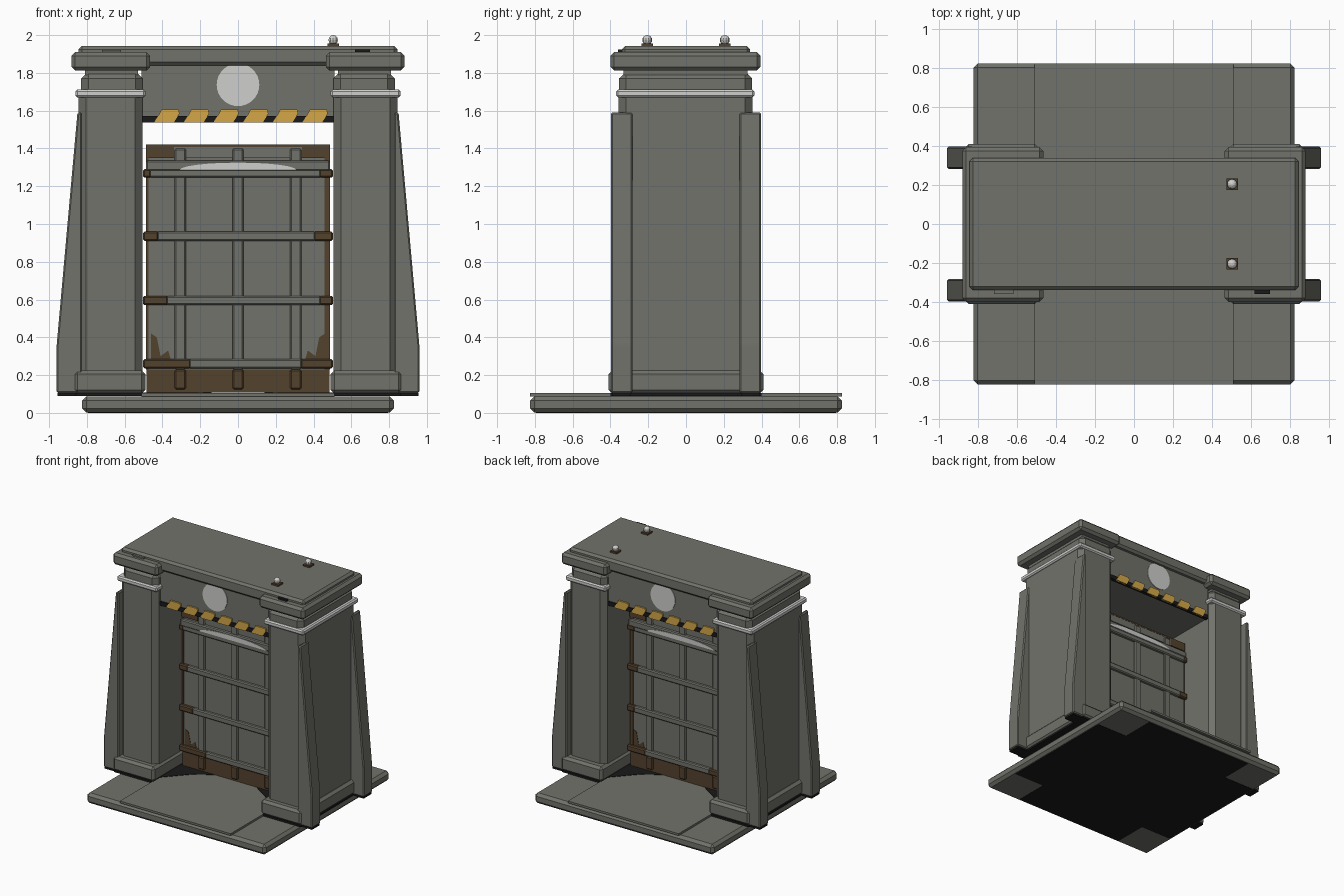
import bpy, bmesh, math

if "Cube" in bpy.data.objects:
    bpy.data.objects.remove(bpy.data.objects["Cube"])


def material(name, r, g, b):
    m = bpy.data.materials.new(name)
    m.diffuse_color = (r, g, b, 1)
    m.use_nodes = True
    m.node_tree.nodes["Principled BSDF"].inputs["Base Color"].default_value = m.diffuse_color
    return m


GREY = material("weathered_grey", 0.165, 0.168, 0.145)
BLACK = material("soot_black", 0.010, 0.010, 0.010)
LIGHT = material("pale_metal", 0.62, 0.62, 0.61)
RUST = material("rust_brown", 0.088, 0.054, 0.026)
YELLOW = material("hazard_yellow", 0.66, 0.39, 0.065)


def finish(bm, name, mat):
    bmesh.ops.recalc_face_normals(bm, faces=bm.faces)
    me = bpy.data.meshes.new(name)
    bm.to_mesh(me)
    bm.free()
    me.materials.append(mat)
    ob = bpy.data.objects.new(name, me)
    bpy.context.collection.objects.link(ob)
    return ob


def box(name, xs, ys, zs, mat, bevel=0.0, upright_only=False):
    """Box from x, y, z ranges, with optional chamfered edges."""
    bm = bmesh.new()
    bmesh.ops.create_cube(bm, size=1)
    for v in bm.verts:
        for i, r in enumerate((xs, ys, zs)):
            v.co[i] = max(r) if v.co[i] > 0 else min(r)
    if bevel:
        edges = [e for e in bm.edges if not upright_only
                 or abs(e.verts[0].co.z - e.verts[1].co.z) > 1e-4]
        bmesh.ops.bevel(bm, geom=edges, offset=bevel, segments=1,
                        affect='EDGES', clamp_overlap=True)
    return finish(bm, name, mat)


def prism(name, pts, y0, y1, mat, bevel=0.0):
    """Outline in x, z extruded along y."""
    bm = bmesh.new()
    f = bm.faces.new([bm.verts.new((x, y0, z)) for x, z in pts])
    r = bmesh.ops.extrude_face_region(bm, geom=[f])
    for v in r['geom']:
        if isinstance(v, bmesh.types.BMVert):
            v.co.y = y1
    if bevel:
        bmesh.ops.bevel(bm, geom=bm.edges[:], offset=bevel, segments=1,
                        affect='EDGES', clamp_overlap=True)
    return finish(bm, name, mat)


# Base slab, dark underside cross, raised walkway
box("base_slab", (-.825, .825), (-.825, .825), (.002, .088), GREY, .022)
box("underside_long", (-.51, .51), (-.795, .795), (0, .003), BLACK)
for s in (-1, 1):
    box("underside_side", (s * .51, s * .795), (-.51, .51), (0, .003), BLACK)
box("walkway", (-.51, .51), (-.825, .825), (.088, .105), GREY)

# Soot stains in the four inner corners of the walkway
for s in (-1, 1):
    ob = prism("floor_soot", [(s * .14, 0), (s * .34, -.13), (s * .505, -.31),
                              (s * .505, .31), (s * .34, .13)], -.108, -.104, BLACK)
    ob.rotation_euler.x = -math.pi / 2

# Pillars, each with plinth, shaft, capital, cap and buttresses
for s in (-1, 1):
    def X(a, b):
        return (s * a, s * b)
    box("pillar_foot", X(.50, .86), (-.40, .40), (.09, .105), BLACK)
    box("pillar_plinth", X(.49, .87), (-.41, .41), (.102, .225), GREY, .02)
    box("pillar_shaft", X(.505, .845), (-.357, .352), (.15, 1.69), GREY, .04, True)
    box("pillar_band", X(.49, .86), (-.37, .362), (1.67, 1.712), LIGHT, .010)
    box("pillar_capital", X(.505, .83), (-.355, .35), (1.66, 1.808), GREY, .038)
    box("pillar_neck", X(.53, .81), (-.33, .325), (1.79, 1.83), GREY)
    box("pillar_cap", X(.465, .882), (-.40, .395), (1.812, 1.91), GREY, .02)
    for t in (-1, 1):
        prism("buttress", [(s * .825, .105), (s * .96, .105), (s * .96, .36),
                           (s * .85, 1.59), (s * .825, 1.59)],
              t * .282, t * .398, GREY, .008)
        box("buttress_foot", X(.825, .955), (t * .29, t * .39), (.09, .106), BLACK)
box("cap_vent_left", (-.72, -.62), (-.36, -.33), (1.905, 1.922), GREY)
box("cap_vent_right", (.62, .70), (-.36, -.33), (1.905, 1.925), BLACK)

# Lintel and roof
box("lintel", (-.51, .51), (-.30, .30), (1.545, 1.90), GREY)
box("roof_slab", (-.845, .845), (-.34, .34), (1.84, 1.943), GREY, .018)

# Lintel sign discs and hazard stripes, front and back
for t in (-1, 1):
    prism("sign_disc", [(.113 * math.cos(i * math.pi / 16),
                         1.737 + .113 * math.sin(i * math.pi / 16)) for i in range(32)],
          t * .299, t * .305, LIGHT)
    box("hazard_bar", (-.505, .505), (t * .28, t * .308), (1.537, 1.572), BLACK)
    for i in range(6):
        x = -t * (-.385 + i * .157)
        k = -t
        prism("hazard_stripe", [(x - k * .06, 1.537), (x + k * .045, 1.537),
                                (x + k * .075, 1.585), (x + k * .07, 1.605),
                                (x - k * .02, 1.605), (x - k * .03, 1.585)],
              t * .299, t * .314, YELLOW)

# Roof lamps
for t in (-1, 1):
    box("lamp_foot", (.475, .535), (t * .205 - .03, t * .205 + .03), (1.94, 1.956), RUST)
    bm = bmesh.new()
    bmesh.ops.create_uvsphere(bm, u_segments=10, v_segments=8, radius=.026)
    bmesh.ops.translate(bm, verts=bm.verts, vec=(.504, t * .205, 1.974))
    finish(bm, "lamp_bulb", LIGHT)

# Door panel with rusted edges and bottom
box("door_panel", (-.475, .475), (-.035, .035), (.23, 1.40), GREY)
box("door_bottom", (-.485, .485), (-.037, .037), (.108, .23), RUST)
for s, w in ((-1, .474), (1, .458)):
    box("door_edge", (s * w, s * .487), (-.04, .04), (.23, 1.41), RUST)
    box("door_top_end", (s * .34, s * .487), (-.045, .045), (1.35, 1.415), RUST)
    prism("rust_patch", [(s * .46, .25), (s * .345, .25), (s * .37, .33),
                         (s * .41, .30), (s * .43, .40), (s * .46, .42)],
          -.038, .038, RUST)
box("door_top_rail", (-.34, .34), (-.043, .043), (1.35, 1.407), GREY)
box("door_top_lip", (-.487, .487), (-.045, .045), (1.407, 1.42), RUST)

# Upright ribs, rusted at the foot
for x in (-.305, 0, .305):
    box("door_rib", (x - .03, x + .03), (-.052, .052), (.23, 1.40), GREY, .008)
    box("door_rib_foot", (x - .03, x + .03), (-.052, .052), (.125, .23), RUST, .008)

# Cross bands with rusted ends: z range, left and right end of the clean part
for z0, z1, a, b in ((.235, .285, -.25, .33), (.57, .62, -.37, .43),
                     (.91, .96, -.42, .40), (1.245, 1.29, -.46, .43)):
    box("door_band", (a - .01, b + .01), (-.062, .062), (z0, z1), GREY, .008)
    box("door_band_end", (-.502, a), (-.063, .063), (z0, z1), RUST, .008)
    box("door_band_end", (b, .502), (-.063, .063), (z0, z1), RUST, .008)
box("door_header", (-.487, .487), (-.066, .066), (1.28, 1.335), GREY, .008)

# Pale worn crescent on the header, both sides
for t in (-1, 1):
    prism("header_wear", [(.31 * math.cos(i * math.pi / 12),
                           1.285 + .04 * math.sin(i * math.pi / 12)) for i in range(13)],
          t * .065, t * .069, LIGHT)
